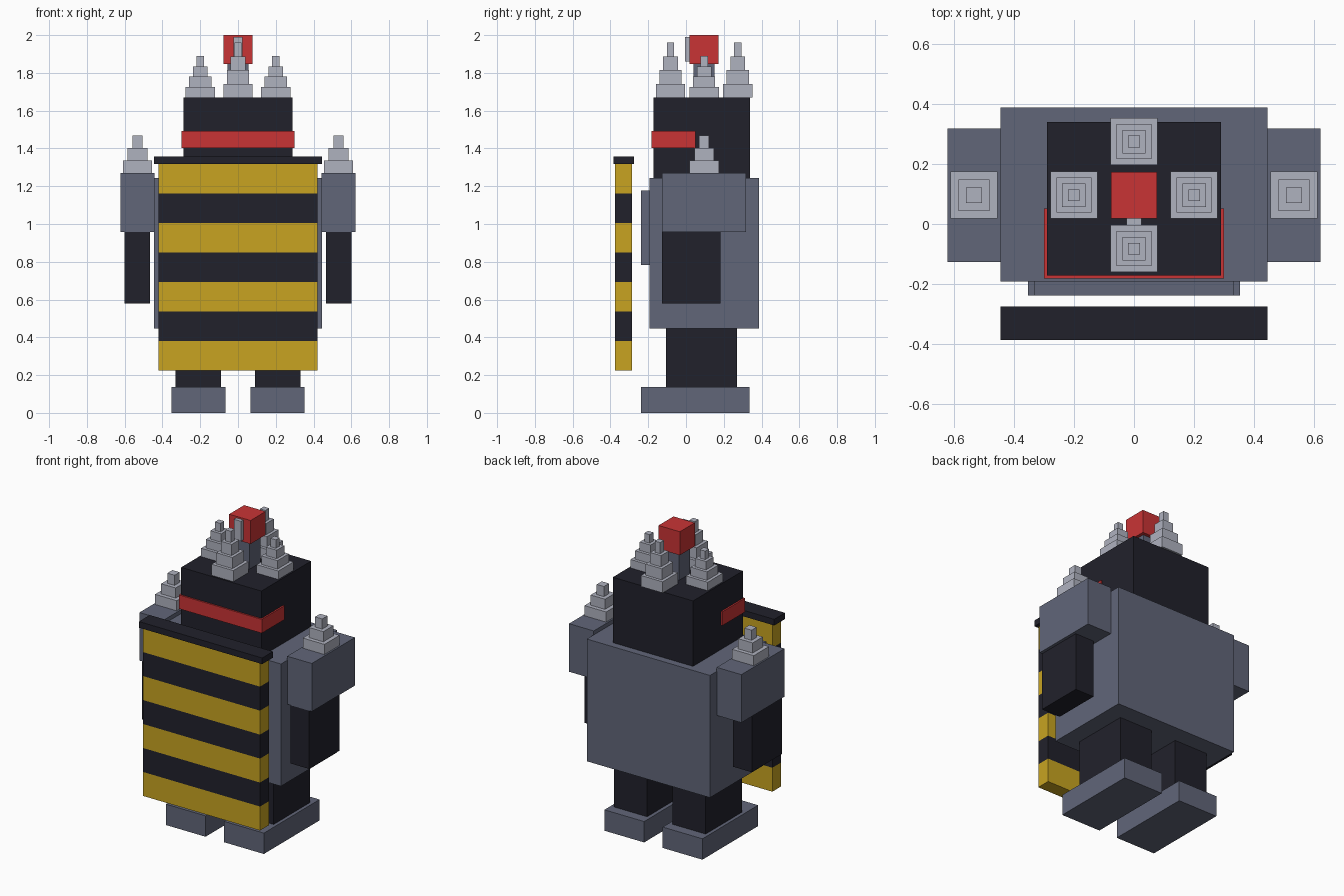
import bpy, bmesh

if "Cube" in bpy.data.objects:
    bpy.data.objects.remove(bpy.data.objects["Cube"])


def material(name, rgb):
    # sRGB 0-255 to linear
    lin = [((c / 255 + 0.055) / 1.055) ** 2.4 for c in rgb]
    m = bpy.data.materials.new(name)
    m.diffuse_color = (*lin, 1)
    m.use_nodes = True
    m.node_tree.nodes["Principled BSDF"].inputs["Base Color"].default_value = m.diffuse_color
    return m


BLACK = material("black", (33, 33, 43))
GREY = material("slate grey", (97, 102, 121))
SILVER = material("light grey", (175, 178, 191))
RED = material("red", (201, 52, 53))
YELLOW = material("yellow", (200, 164, 33))


def add_box(bm, x, y, z):
    """Add a box given (min, max) ranges on each axis."""
    verts = bmesh.ops.create_cube(bm, size=1)["verts"]
    for v in verts:
        v.co = [(a + b) / 2 + c * (b - a) for c, (a, b) in zip(v.co, (x, y, z))]


def finish(name, bm, *mats):
    mesh = bpy.data.meshes.new(name)
    bm.to_mesh(mesh)
    bm.free()
    for m in mats:
        mesh.materials.append(m)
    ob = bpy.data.objects.new(name, mesh)
    bpy.context.collection.objects.link(ob)
    return ob


def box(name, x, y, z, mat):
    bm = bmesh.new()
    add_box(bm, x, y, z)
    return finish(name, bm, mat)


def pair(name, x, y, z, mat):
    """Matching boxes on the left and right."""
    box(name + "_right", x, y, z, mat)
    box(name + "_left", (-x[1], -x[0]), y, z, mat)


def spike(name, cx, cy, z0, z1, steps):
    """Stepped pyramid of shrinking boxes."""
    bm = bmesh.new()
    h = (z1 - z0) / steps
    for i in range(steps):
        r = 0.078 * (1 - i / steps)
        add_box(bm, (cx - r, cx + r), (cy - r, cy + r), (z0 + i * h, z0 + (i + 1) * h))
    finish(name, bm, SILVER)


# Feet, legs and arms
pair("foot", (0.067, 0.353), (-0.238, 0.335), (0, 0.136), GREY)
pair("leg", (0.091, 0.331), (-0.106, 0.27), (0.136, 0.45), BLACK)
pair("forearm", (0.466, 0.602), (-0.127, 0.183), (0.578, 0.957), BLACK)
pair("shoulder", (0.443, 0.621), (-0.127, 0.317), (0.957, 1.27), GREY)

# Torso with chest plate
box("torso", (-0.444, 0.444), (-0.192, 0.387), (0.448, 1.244), GREY)
box("chest_plate", (-0.332, 0.332), (-0.237, -0.192), (0.782, 1.178), GREY)

# Head with wraparound visor
box("head", (-0.289, 0.289), (-0.172, 0.34), (1.244, 1.67), BLACK)
box("visor", (-0.299, 0.299), (-0.182, 0.051), (1.402, 1.492), RED)

# Beacon on its post, with a small clip in front
CY = 0.096
box("beacon_post", (-0.056, 0.056), (CY - 0.056, CY + 0.056), (1.67, 1.847), GREY)
box("beacon", (-0.077, 0.077), (CY - 0.077, CY + 0.077), (1.847, 2.0), RED)
box("beacon_clip", (-0.025, 0.025), (-0.005, CY - 0.077), (1.86, 1.99), SILVER)

# Stepped spikes on head and shoulders
for side, label in ((1, "right"), (-1, "left")):
    spike("head_spike_" + label, side * 0.2, CY, 1.67, 1.89, 4)
    spike("shoulder_spike_" + label, side * 0.532, CY, 1.27, 1.468, 3)
spike("head_spike_back", 0, 0.274, 1.67, 1.96, 4)
spike("head_spike_front", 0, -0.082, 1.67, 1.96, 4)

# Striped shield: one slab sliced into seven bands, coloured by height
Z0, Z1, BANDS = 0.224, 1.317, 7
step = (Z1 - Z0) / BANDS
bm = bmesh.new()
add_box(bm, (-0.422, 0.422), (-0.376, -0.286), (Z0, Z1))
for i in range(1, BANDS):
    bmesh.ops.bisect_plane(bm, geom=bm.verts[:] + bm.edges[:] + bm.faces[:],
                           plane_co=(0, 0, Z0 + i * step), plane_no=(0, 0, 1))
for f in bm.faces:
    z = f.calc_center_median().z
    band = min(BANDS - 1, max(0, int((z - Z0) / step)))
    f.material_index = band % 2
finish("striped_shield", bm, YELLOW, BLACK)
box("shield_top_rail", (-0.444, 0.444), (-0.385, -0.274), (Z1, 1.357), BLACK)
